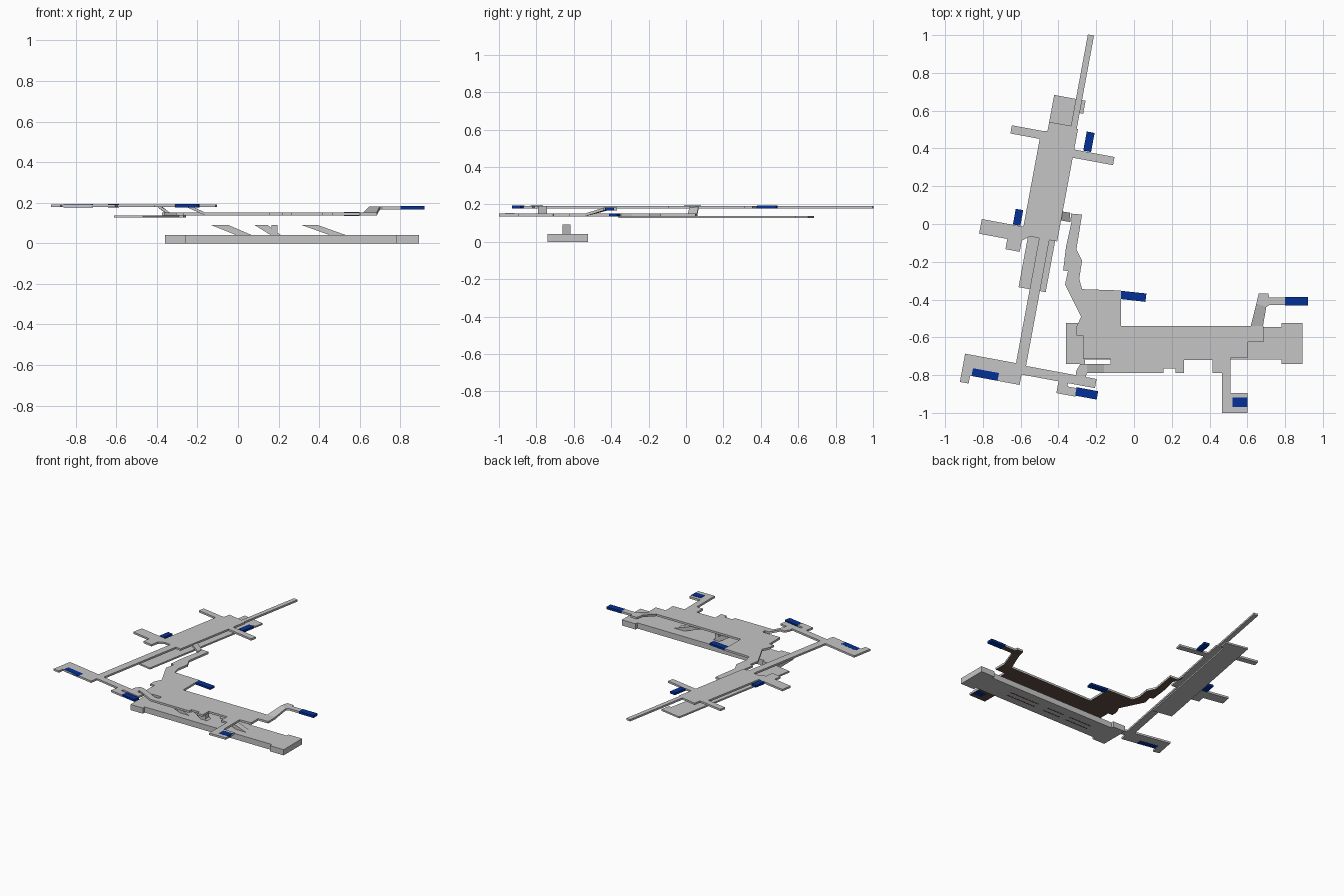
import bpy, bmesh, math


def material(name, rgb):
    m = bpy.data.materials.new(name)
    m.diffuse_color = (*rgb, 1)
    return m


GRAY = material("concrete_gray", (0.56, 0.56, 0.56))
BLUE = material("entrance_blue", (0.001, 0.03, 0.31))
BROWN = material("underside_brown", (0.12, 0.074, 0.058))


def slab(name, pts, z0, z1, mat=GRAY, under=None, rise=None):
    """Extrude a plan outline; rise(x, y) optionally lifts each corner to make a ramp."""
    bm = bmesh.new()
    lift = rise or (lambda x, y: 0)
    low = [bm.verts.new((x, y, z0 + lift(x, y))) for x, y in pts]
    top = [bm.verts.new((x, y, z1 + lift(x, y))) for x, y in pts]
    n = len(pts)
    bm.faces.new(low)
    bm.faces.new(top)
    for i in range(n):
        j = (i + 1) % n
        bm.faces.new((low[i], low[j], top[j], top[i]))
    bmesh.ops.recalc_face_normals(bm, faces=bm.faces)
    # Undersides take the second colour where one is given
    for f in bm.faces:
        f.normal_update()
        if under and f.normal.z < -0.5:
            f.material_index = 1
    me = bpy.data.meshes.new(name)
    bm.to_mesh(me)
    bm.free()
    me.materials.append(mat)
    if under:
        me.materials.append(under)
    ob = bpy.data.objects.new(name, me)
    bpy.context.collection.objects.link(ob)
    return ob


def rect(x0, x1, y0, y1):
    return [(x0, y0), (x1, y0), (x1, y1), (x0, y1)]


# The second line is turned 10.5 degrees from the y axis: v across, u along
S, C = math.sin(math.radians(10.5)), math.cos(math.radians(10.5))


def turned(pts):
    return [(C * v + S * u, C * u - S * v) for v, u in pts]


# --- First line: low platform with wide end blocks
slab("first_platform", [
    (-.36, -.74), (-.26, -.74), (-.26, -.718), (.78, -.718), (.78, -.74), (.892, -.74),
    (.892, -.525), (.78, -.525), (.78, -.545), (-.26, -.545), (-.26, -.525), (-.36, -.525)],
    0, .042)

# Dark slots under the platform, in pairs beside each stair
for i, (a, b) in enumerate([(-.14, .05), (.1, .24), (.32, .56)]):
    for side, y in (("front", -.658), ("back", -.616)):
        slab(f"platform_slot_{side}_{i}", rect(a, b, y - .004, y + .004), -.001, .001, BROWN)


# Sloping stairs rising from the platform
def stair(name, top0, top1, bot0, bot1):
    ob = slab(name, rect(0, 1, -.66, -.617), 0, 1)
    for v in ob.data.vertices:
        a, b = (top0, top1) if v.co.z > .5 else (bot0, bot1)
        v.co.x = b if v.co.x > .5 else a
        v.co.z = .091 if v.co.z > .5 else .041


stair("stair_left", -.135, -.05, -.01, .066)
stair("stair_middle", .08, .145, .16, .21)
stair("stair_right", .31, .39, .45, .53)
slab("lift_shaft", rect(.165, .195, -.66, -.617), .041, .091)

# --- First line concourse with its passages
slab("first_concourse", [
    (-.275, -.345), (-.07, -.352), (-.07, -.54), (.685, -.54), (.685, -.625), (.603, -.625),
    (.603, -.708), (.51, -.71), (.51, -.895), (.6, -.895), (.6, -1), (.465, -1),
    (.465, -.79), (.415, -.79), (.415, -.72), (.265, -.72), (.265, -.79), (.22, -.79),
    (.22, -.765), (.155, -.765), (.155, -.79), (-.125, -.79), (-.125, -.715),
    (-.27, -.715), (-.27, -.59), (-.305, -.59), (-.305, -.545), (-.28, -.49),
    (-.365, -.32), (-.35, -.25), (-.375, -.245), (-.36, -.12), (-.33, .015), (-.335, .055),
    (-.275, .05), (-.305, -.135), (-.275, -.195), (-.29, -.29)],
    .136, .151, GRAY, BROWN)

# East passage: ramp up, then a bend to the entrance
slab("east_ramp", [(.618, -.54), (.683, -.54), (.7, -.44), (.648, -.42)], .136, .151,
     GRAY, BROWN, lambda x, y: .031 if y > -.5 else 0)
slab("east_passage", [(.7, -.44), (.715, -.43), (.8, -.43), (.8, -.388), (.715, -.388),
                      (.712, -.368), (.66, -.368), (.648, -.42)], .167, .182, GRAY, BROWN)

# --- Second line: platform underneath, concourse above
slab("second_platform", turned([
    (-.54, -.44), (-.394, -.44), (-.394, .525), (-.371, .525), (-.371, .595), (-.54, .595)]),
    .126, .138)
slab("second_concourse", turned([
    (-.423, .942), (-.39, .942), (-.39, .44), (-.383, .44), (-.383, .33), (-.166, .33),
    (-.166, .286), (-.383, .286), (-.383, -.165), (-.425, -.165), (-.425, -.843),
    (-.045, -.843), (-.045, -.892),
    (-.19, -.892), (-.19, -.91), (-.138, -.91), (-.138, -.955), (-.241, -.955),
    (-.241, -.892), (-.44, -.892), (-.44, -.948), (-.707, -.948), (-.707, -.99),
    (-.754, -.99), (-.754, -.838), (-.48, -.838), (-.48, -.165), (-.53, -.165),
    (-.568, -.195), (-.568, -.255), (-.645, -.255), (-.645, -.2), (-.797, -.2),
    (-.797, -.121), (-.573, -.121), (-.573, .352), (-.731, .352), (-.731, .396),
    (-.573, .396), (-.54, .4), (-.54, .45), (-.423, .45)]), .178, .192)

# Ramps that join the two concourses
slab("north_link_ramp", [(-.395, .02), (-.335, .01), (-.34, .06), (-.385, .067)], .136, .151,
     GRAY, BROWN, lambda x, y: .041 if x < -.36 else 0)
slab("south_link", [(-.31, -.815), (-.26, -.825), (-.25, -.79), (-.25, -.742), (-.285, -.742),
                    (-.305, -.775)], .178, .192)
slab("south_link_ramp", rect(-.25, -.16, -.79, -.742), .136, .151, GRAY, BROWN,
     lambda x, y: .041 if x < -.2 else 0)
slab("south_link_end", rect(-.16, -.125, -.79, -.742), .136, .151, GRAY, BROWN)

# --- Blue street entrances
slab("entrance_east", rect(.8, .92, -.432, -.386), .166, .183, BLUE)
slab("entrance_south", rect(.522, .6, -.968, -.918), .135, .153, BLUE)
slab("entrance_middle", [(-.072, -.397), (.06, -.412), (.066, -.368), (-.068, -.354)],
     .136, .151, BLUE)
for i, (v0, v1, u0, u1) in enumerate([
        (-.335, -.293, .333, .436), (-.63, -.59, -.119, -.035),
        (-.141, -.025, -.95, -.905), (-.699, -.559, -.948, -.906)]):
    slab(f"entrance_second_line_{i}", turned(rect(v0, v1, u0, u1)), .177, .193, BLUE)
